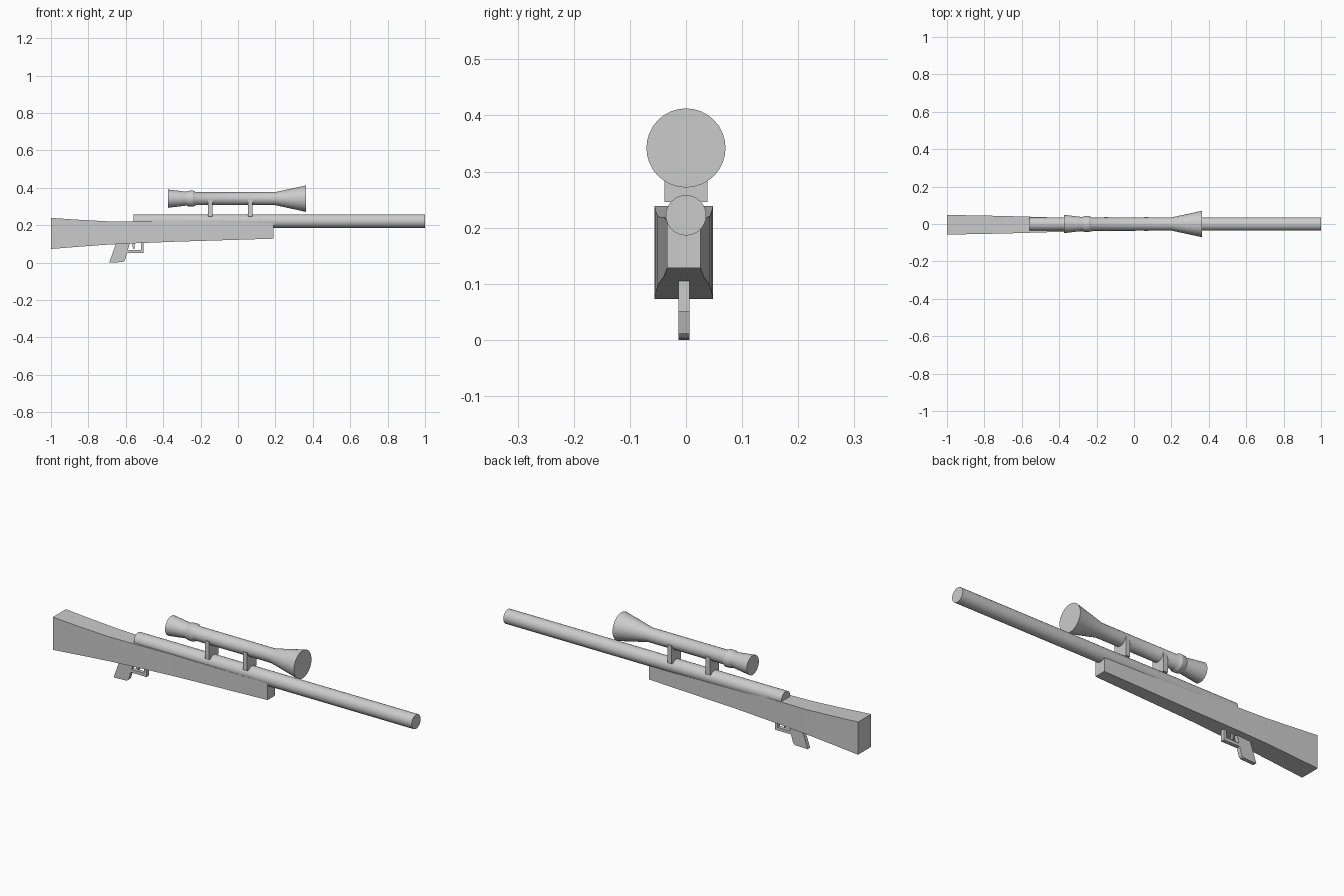
import bpy, bmesh, math

if "Cube" in bpy.data.objects:
    bpy.data.objects.remove(bpy.data.objects["Cube"])


def finish(name, bm, smooth=False):
    bmesh.ops.recalc_face_normals(bm, faces=bm.faces)
    me = bpy.data.meshes.new(name)
    bm.to_mesh(me)
    bm.free()
    ob = bpy.data.objects.new(name, me)
    bpy.context.collection.objects.link(ob)
    if smooth:
        bpy.ops.object.select_all(action='DESELECT')
        bpy.context.view_layer.objects.active = ob
        ob.select_set(True)
        bpy.ops.object.shade_smooth_by_angle(angle=math.radians(30))
    return ob


def loft(bm, rings):
    """Skin a list of equal-length point rings and cap both ends."""
    loops = [[bm.verts.new(p) for p in r] for r in rings]
    n = len(loops[0])
    for a, b in zip(loops, loops[1:]):
        for i in range(n):
            j = (i + 1) % n
            bm.faces.new((a[i], a[j], b[j], b[i]))
    bm.faces.new(loops[0])
    bm.faces.new(loops[-1])


def turned(name, stations, z, n=32):
    """Round part along x from (x, radius) stations."""
    bm = bmesh.new()
    loft(bm, [[(x, r * math.cos(2 * math.pi * i / n), z + r * math.sin(2 * math.pi * i / n))
               for i in range(n)] for x, r in stations])
    return finish(name, bm, True)


def plate(name, profile, y0, y1):
    """Extrude an x-z profile between two y values."""
    bm = bmesh.new()
    loft(bm, [[(x, y, z) for x, z in profile] for y in (y0, y1)])
    return finish(name, bm)


def box(name, x0, x1, y0, y1, z0, z1):
    return plate(name, [(x0, z0), (x1, z0), (x1, z1), (x0, z1)], y0, y1)


# Stock: rectangular sections (x, bottom, top, half width)
bm = bmesh.new()
cy = -0.004
loft(bm, [[(x, cy - w, b), (x, cy + w, b), (x, cy + w, t), (x, cy - w, t)]
          for x, b, t, w in [(-1, 0.073, 0.239, 0.0525), (-0.85, 0.085, 0.229, 0.050),
                             (-0.7, 0.096, 0.221, 0.047), (-0.56, 0.103, 0.219, 0.043),
                             (-0.33, 0.112, 0.219, 0.036), (0.19, 0.128, 0.212, 0.030)]])
finish("stock", bm)

# Barrel
turned("barrel", [(-0.56, 0.036), (1.0, 0.036)], 0.222)

# Scope with eyepiece, adjustment ring and flared front
turned("scope", [(-0.375, 0.049), (-0.275, 0.037), (-0.265, 0.042), (-0.24, 0.043),
                 (-0.225, 0.035), (0.2, 0.035), (0.363, 0.0705)], 0.342)

# Scope mounts
for i, x in enumerate((-0.148, 0.066)):
    box(f"scope_mount_{i + 1}", x - 0.012, x + 0.012, -0.038, 0.038, 0.246, 0.338)

# Grip, trigger guard and trigger share the same narrow width
Y0, Y1 = -0.013, 0.006
plate("grip", [(-0.648, 0.115), (-0.688, 0.002), (-0.685, 0.0), (-0.615, 0.003),
               (-0.605, 0.012), (-0.575, 0.115)], Y0, Y1)
plate("trigger_guard", [(-0.598, 0.051), (-0.504, 0.051), (-0.504, 0.112), (-0.519, 0.112),
                        (-0.519, 0.067), (-0.598, 0.067)], Y0, Y1)
plate("trigger", [(-0.566, 0.112), (-0.562, 0.076), (-0.552, 0.072), (-0.555, 0.112)],
      Y0 + 0.004, Y1 - 0.004)
